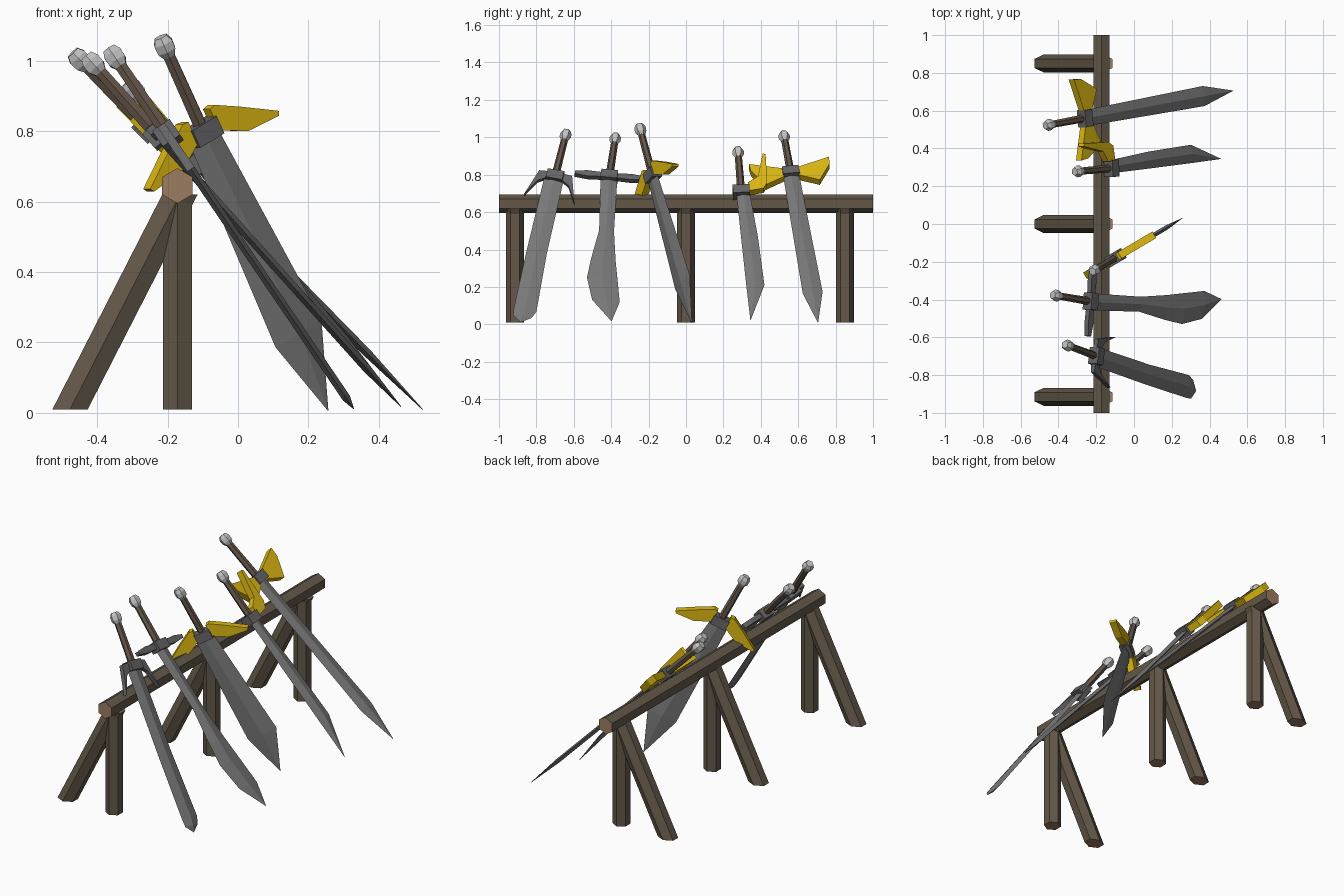
import bpy, bmesh
from math import cos, sin, pi
from mathutils import Vector, Matrix

cube = bpy.data.objects.get("Cube")
if cube:
    bpy.data.objects.remove(cube, do_unlink=True)


def material(name, rgb):
    m = bpy.data.materials.new(name)
    m.use_nodes = True
    colour = (*rgb, 1)
    m.diffuse_color = colour
    m.node_tree.nodes["Principled BSDF"].inputs["Base Color"].default_value = colour
    return m


wood = material("dark wood", (.125, .098, .066))
end_grain = material("end grain", (.33, .2, .115))
steel = material("blade steel", (.19, .19, .19))
iron = material("guard iron", (.13, .13, .135))
gold = material("gold", (.72, .48, .006))
grip_brown = material("grip brown", (.127, .092, .066))
silver = material("silver", (.55, .55, .55))


def loft(name, rings, mats, matrix=None):
    """Skin a list of closed rings and cap both ends; caps take the last material."""
    bm = bmesh.new()
    rows = [[bm.verts.new(p) for p in ring] for ring in rings]
    n = len(rows[0])
    for low, high in zip(rows, rows[1:]):
        for i in range(n):
            j = (i + 1) % n
            bm.faces.new((low[i], low[j], high[j], high[i]))
    for row in (rows[0], rows[-1]):
        bm.faces.new(row).material_index = len(mats) - 1
    bmesh.ops.remove_doubles(bm, verts=bm.verts, dist=.0001)
    bmesh.ops.recalc_face_normals(bm, faces=bm.faces)
    mesh = bpy.data.meshes.new(name)
    bm.to_mesh(mesh)
    bm.free()
    for m in mats:
        mesh.materials.append(m)
    ob = bpy.data.objects.new(name, mesh)
    bpy.context.collection.objects.link(ob)
    if matrix:
        ob.matrix_world = matrix
    return ob


def hexagon(centre, u, v):
    c, u, v = Vector(centre), Vector(u), Vector(v)
    return [c + u * cos(i * pi / 3) + v * sin(i * pi / 3) for i in range(6)]


def beam(name, start, end, u, v):
    loft(name, [hexagon(start, u, v), hexagon(end, u, v)], [wood, end_grain])


# Rack: top rail with three pairs of post and slanted leg
beam("top_rail", (-.172, -1, .645), (-.172, 1, .645), (0, 0, .05), (.05, 0, 0))
for label, y in (("front", -.915), ("middle", 0), ("back", .85)):
    beam(label + "_post", (-.172, y, .01), (-.172, y, .62), (0, .048, 0), (.048, 0, 0))
    beam(label + "_leg", (-.477, y, .01), (-.165, y, .62), (0, .048, 0), (.058, 0, 0))


def sword(name, origin, along, across, blade, tip, wing, wing_mat, wing_half, sides):
    """Local x runs across the blade, y through it and z towards the tip."""
    d = Vector(along).normalized()
    w = Vector(across)
    w = (w - d * w.dot(d)).normalized()
    frame = Matrix((w, d.cross(w), d)).transposed().to_4x4()
    frame.translation = origin

    # Blade with a raised centre ridge, as sections of (distance, left, right)
    rings = []
    for a, left, right in blade:
        mid = (left + right) / 2
        rings.append([(left, 0, a), (mid, .012, a), (right, 0, a), (mid, -.012, a)])
    a, b = tip
    rings.append([(b - .001, 0, a), (b, .001, a), (b + .001, 0, a), (b, -.001, a)])
    loft(name + "_blade", rings, [steel], frame)

    # Guard block
    loft(name + "_guard_block",
         [[(x * .045, y * .03, a) for x, y in ((-1, -1), (1, -1), (1, 1), (-1, 1))]
          for a in (-.025, .03)], [iron], frame)

    # Guard arms cut from a flat outline
    for s in sides:
        loft(name + ("_left_arm" if s > 0 else "_right_arm"),
             [[(s * b, t, a) for a, b in wing] for t in (-wing_half, wing_half)],
             [wing_mat], frame)

    # Grip and pommel
    def turned(part, profile, mat):
        loft(name + part, [hexagon((0, 0, a), (r, 0, 0), (0, r, 0)) for a, r in profile],
             [mat], frame)
    turned("_grip", ((-.02, .021), (-.25, .019)), grip_brown)
    turned("_pommel", ((-.24, .019), (-.258, .03), (-.283, .031), (-.302, .021)), silver)


Y = (0, 1, 0)
sword("hooked_sword", (-.2, -.7, .79), (.55, -.207, -.81), Y,
      [(.02, -.055, .05), (.5, -.05, .06), (.877, -.04, .083), (.921, -.035, .065)],
      (.959, .015),
      [(-.02, .04), (-.015, .09), (.15, .137), (.05, .085), (.02, .04)], iron, .012, (1, -1))

sword("curved_sword", (-.23, -.41, .79), (.663, -.114, -.739), Y,
      [(.02, -.045, .045), (.39, -.01, .07), (.6, -.03, .103),
       (.735, -.036, .129), (.89, .01, .158)],
      (1.03, .13),
      [(-.016, .04), (-.02, .12), (-.01, .185), (.01, .185), (.02, .12), (.016, .04)],
      iron, .014, (1, -1))

sword("broad_sword", (-.1, -.18, .8), (.398, .236, -.887), (.86, .51, 0),
      [(.02, -.056, .048), (.655, -.071, .1)],
      (.895, 0),
      [(-.05, .04), (-.053, .06), (-.008, .135), (.06, .24), (.072, .232),
       (.064, .124), (.018, .04)], gold, .02, (1, -1))

sword("knuckle_sword", (-.12, .295, .71), (.643, .06, -.763), Y,
      [(.02, -.026, .046), (.315, -.02, .07), (.66, -.012, .085)],
      (.9, -.004),
      [(.013, .035), (-.046, .04), (-.085, .095), (-.242, .13), (-.236, .145),
       (-.04, .142), (0, .12)], gold, .02, (1,))

sword("long_sword", (-.26, .56, .81), (.694, .129, -.708), Y,
      [(.02, -.043, .043), (.905, -.053, .054)],
      (1.13, 0),
      [(-.02, .04), (-.075, .216), (-.022, .212), (.09, .145), (.04, .04)],
      gold, .02, (1, -1))
